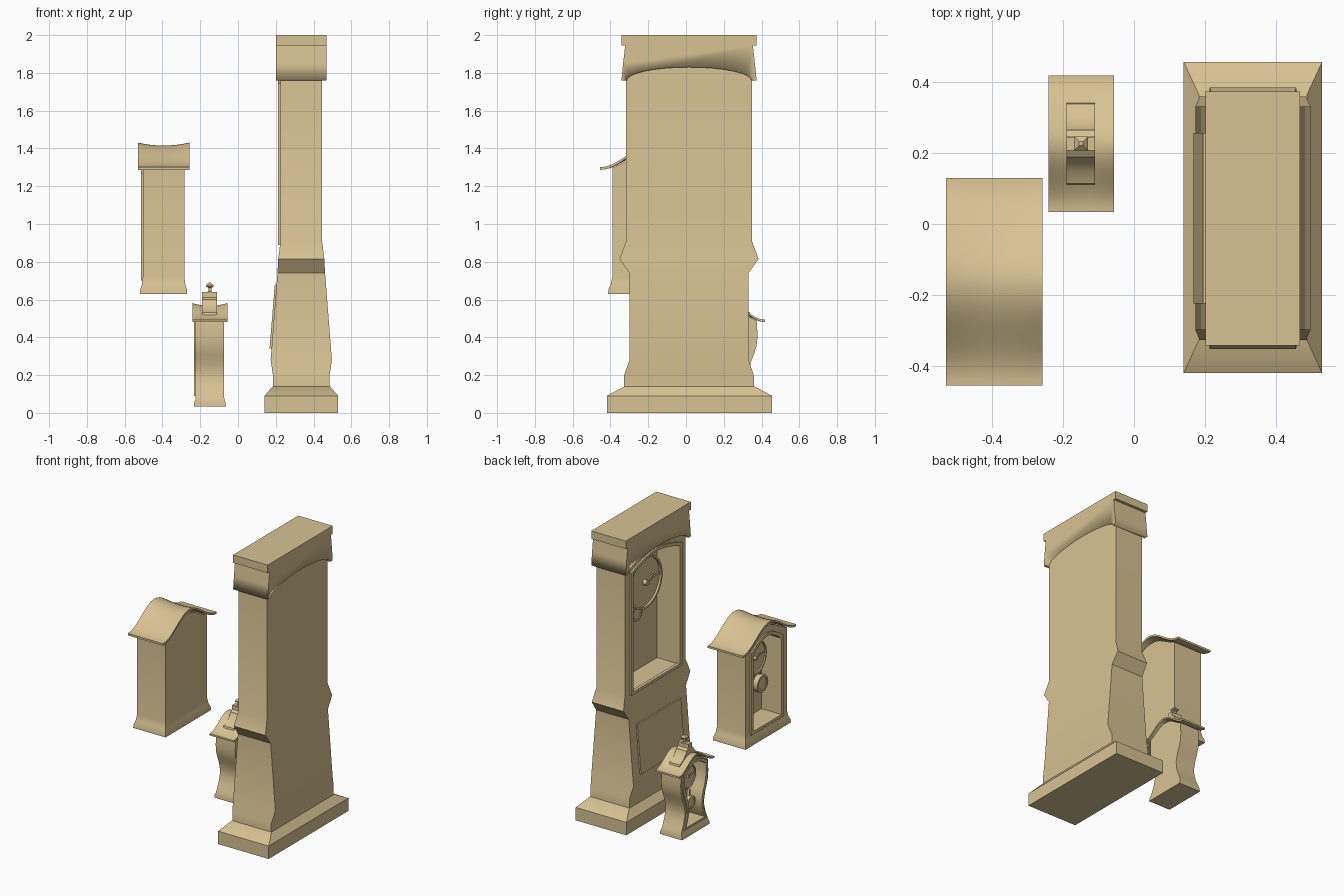
import bpy, bmesh, math
from mathutils import Vector

if "Cube" in bpy.data.objects:
    bpy.data.objects.remove(bpy.data.objects["Cube"])

# one shared wood colour
WOOD = bpy.data.materials.new("wood")
WOOD.diffuse_color = (.685, .541, .291, 1)
WOOD.use_nodes = True
WOOD.node_tree.nodes["Principled BSDF"].inputs["Base Color"].default_value = WOOD.diffuse_color


def finish(name, bm, angle=30):
    bmesh.ops.recalc_face_normals(bm, faces=bm.faces)
    me = bpy.data.meshes.new(name)
    bm.to_mesh(me)
    bm.free()
    me.materials.append(WOOD)
    ob = bpy.data.objects.new(name, me)
    bpy.context.collection.objects.link(ob)
    smooth(ob, angle)
    return ob


def smooth(ob, angle=30):
    bpy.ops.object.select_all(action='DESELECT')
    bpy.context.view_layer.objects.active = ob
    ob.select_set(True)
    bpy.ops.object.shade_smooth_by_angle(angle=math.radians(angle))


def loft(name, cx, cy, levels):
    """Stack of rectangles, each level = (z, half_y, half_x)."""
    bm = bmesh.new()
    rows = [[bm.verts.new((cx + a * hx, cy + b * hy, z))
             for a, b in ((-1, -1), (1, -1), (1, 1), (-1, 1))] for z, hy, hx in levels]
    for r, s in zip(rows, rows[1:]):
        for i in range(4):
            j = (i + 1) % 4
            bm.faces.new((r[i], r[j], s[j], s[i]))
    bm.faces.new(rows[0])
    bm.faces.new(rows[-1])
    return finish(name, bm)


def outline(cy, half):
    """Mirror a half profile of (half_y, z) points into a closed outline."""
    return [(cy + h, z) for h, z in half] + [(cy - h, z) for h, z in reversed(half) if h > 0]


def arch(sides, top, n=8):
    """Side points plus a curved head rising from the last one to top."""
    h, z = sides[-1]
    return sides + [(h * (1 - i / n), z + (top - z) * math.sin(math.pi / 2 * i / n))
                    for i in range(1, n + 1)]


def prism(name, pts, x0, x1, angle=30):
    bm = bmesh.new()
    a, b = ([bm.verts.new((x, y, z)) for y, z in pts] for x in (x0, x1))
    bm.faces.new(a)
    bm.faces.new(b)
    for i in range(len(a)):
        j = (i + 1) % len(a)
        bm.faces.new((a[i], a[j], b[j], b[i]))
    return finish(name, bm, angle)


def ring(name, outer, inner, x0, x1):
    bm = bmesh.new()
    loops = [[bm.verts.new((x, y, z)) for y, z in p]
             for p, x in ((outer, x0), (inner, x0), (inner, x1), (outer, x1))]
    for k in range(4):
        p, q = loops[k], loops[(k + 1) % 4]
        for i in range(len(p)):
            j = (i + 1) % len(p)
            bm.faces.new((p[i], p[j], q[j], q[i]))
    return finish(name, bm)


def cut(body, pts, x0, x1, angle=30):
    tool = prism("cutter", pts, x0, x1)
    tool.hide_render = True
    mod = body.modifiers.new("recess", 'BOOLEAN')
    mod.operation, mod.solver, mod.object = 'DIFFERENCE', 'EXACT', tool
    bpy.context.view_layer.objects.active = body
    bpy.ops.object.modifier_apply(modifier=mod.name)
    bpy.data.objects.remove(tool)
    smooth(body, angle)


def circle(cy, cz, r, n=48):
    return [(cy + r * math.cos(2 * math.pi * i / n), cz + r * math.sin(2 * math.pi * i / n))
            for i in range(n)]


def dial(tag, x, back, cy, cz, r):
    prism(tag + "_dial", circle(cy, cz, r * .93), x, back)
    ring(tag + "_dial_rim", circle(cy, cz, r), circle(cy, cz, r * .92), x - r * .08, back)
    prism(tag + "_hub", circle(cy, cz, r * .1, 20), x - r * .15, x)
    for hand, length, ang in (("minute_hand", .82, 172), ("hour_hand", .45, 160)):
        t = math.radians(ang)
        d, s = Vector((math.cos(t), math.sin(t))), Vector((-math.sin(t), math.cos(t)))
        w, c = r * .02, Vector((cy, cz))
        pts = [c + s * w, c - s * w, c + d * length * r - s * w, c + d * length * r + s * w]
        prism(tag + "_" + hand, pts, x - r * .1, x - r * .05)


def pendulum(tag, x, cy, cz, r, top):
    prism(tag + "_bob", circle(cy, cz, r * .85, 32), x - r * .1, x + r * .35)
    ring(tag + "_bob_rim", circle(cy, cz, r, 32), circle(cy, cz, r * .75, 32), x - r * .2, x + r * .4)
    prism(tag + "_rod", [(cy - r * .08, cz), (cy + r * .08, cz),
                         (cy + r * .08, top), (cy - r * .08, top)], x + r * .1, x + r * .25)


def gull_roof(tag, cx, cy, hx, hy, z0, rise, dip, thick, nx=10, ny=32):
    """Swept roof: bell curve across y, saddle dip along x."""
    bm = bmesh.new()
    edges = []
    for off in (0, thick):
        g = []
        for i in range(nx + 1):
            u = 2 * i / nx - 1
            row = []
            for j in range(ny + 1):
                v = 2 * j / ny - 1
                bell = .5 + .5 * math.cos(math.pi * v)
                z = z0 + bell * (rise - dip * (1 - u * u)) - off
                row.append(bm.verts.new((cx + u * hx, cy + v * hy, z)))
            g.append(row)
        for i in range(nx):
            for j in range(ny):
                bm.faces.new((g[i][j], g[i + 1][j], g[i + 1][j + 1], g[i][j + 1]))
        edges.append([g[i][0] for i in range(nx)] + [g[nx][j] for j in range(ny)] +
                     [g[i][ny] for i in range(nx, 0, -1)] + [g[0][j] for j in range(ny, 0, -1)])
    a, b = edges
    for i in range(len(a)):
        j = (i + 1) % len(a)
        bm.faces.new((a[i], a[j], b[j], b[i]))
    finish(tag + "_roof", bm, 40)


def gable(z0, rise, hy, hmax, hx, n=10):
    """Loft levels that fill the space under a gull roof."""
    f0 = .5 + .5 * math.cos(math.pi * hmax / hy)
    fs = [f0 + (.97 - f0) * i / n for i in range(n + 1)]
    return [(z0 + rise * f, hy * math.acos(2 * f - 1) / math.pi, hx) for f in fs]


# ---- longcase clock ----
CX, CY = .335, .016
loft("tall_plinth", CX, CY + .0025, [(0, .438, .195), (.09, .438, .195), (.14, .345, .152)])
tall = loft("tall_case", CX, CY, [(.13, .343, .15), (.2, .343, .15), (.28, .315, .162),
            (.74, .315, .126), (.815, .368, .122), (.91, .333, .11), (1.95, .333, .11)])
cut(tall, outline(CY, arch([(.255, .905), (.255, 1.73)], 1.79)), .1, .39, 65)
ring("tall_door_frame", outline(CY, arch([(.28, .89), (.28, 1.745)], 1.81)),
     outline(CY, arch([(.255, .91), (.255, 1.73)], 1.79)), .213, .235)
dial("tall", .31, .39, CY, 1.55, .18)
pendulum("tall", .375, CY, 1.315, .055, 1.4)
# hood with arched underside blending softly into its faces, and flat cornice
under = [(.33 * math.cos(math.pi * i / 16), 1.76 + .07 * math.sin(math.pi * i / 16)) for i in range(17)]
sides = [(-.358, 1.76), (-.349, 1.85), (-.338, 1.945), (.338, 1.945), (.349, 1.85), (.358, 1.76)]
hood = prism("tall_hood", [(CY + y, z) for y, z in sides + under], .202, .468, 110)
verts = hood.data.vertices
for e in hood.data.edges:
    p, q = (verts[i].co for i in e.vertices)
    on_arch = max(abs(p.y - CY), abs(q.y - CY)) < .335 and p.z < 1.9
    e.use_edge_sharp = (abs(p.x - q.x) < .01 and not on_arch) or min(p.z, q.z) > 1.94
loft("tall_cornice", CX, CY, [(1.945, .358, .133), (2, .358, .133)])
# leaning lower panel
bm = bmesh.new()
bmesh.ops.create_cube(bm, size=1)
for v in bm.verts:
    x = (.195 if v.co.z > 0 else .167) + (.012 if v.co.x > 0 else 0)
    v.co = (x, CY + v.co.y * .48, .68 if v.co.z > 0 else .34)
finish("tall_lower_panel", bm)

# ---- wall clock ----
CX, CY = -.394, -.1625
case = loft("wall_case", CX, CY, [(.63, .25, .125), (.655, .248, .123), (.68, .236, .115), (.72, .2275, .11)]
            + gable(1.285, .107, .2925, .2275, .11))
inner = outline(CY, arch([(.155, .72), (.155, 1.25)], 1.325))
cut(case, inner, -.6, -.36)
ring("wall_door_frame", outline(CY, arch([(.177, .7), (.177, 1.27)], 1.345)), inner, -.513, -.495)
gull_roof("wall", CX, CY, .136, .2925, 1.301, .13, .016, .014)
dial("wall", -.415, -.36, CY, 1.147, .12)
pendulum("wall", -.466, CY, .985, .06, 1.06)

# ---- mantel clock ----
CX, CY = -.149, .2265
waist = [(.09, .14), (.13, .121), (.18, .107), (.22, .106), (.27, .117), (.31, .133), (.35, .146), (.4, .152), (.46, .15)]
case = loft("mantel_case", CX, CY, [(.035, .152, .085), (.055, .151, .083), (.07, .147, .077)]
            + [(z, h, .075) for z, h in waist] + gable(.478, .076, .1925, .148, .075))
sides = [(h, z) for z, h in waist]
inner = outline(CY, arch([(h - .036, z + .012) for h, z in sides], .52))
cut(case, inner, -.3, -.115)
ring("mantel_door_frame", outline(CY, arch([(h - .016, z) for h, z in sides[:-1]] + [(.134, .487)], .535)),
     inner, -.232, -.215)
gull_roof("mantel", CX, CY, .0925, .1925, .493, .088, .014, .012)
dial("mantel", -.17, -.115, CY, .405, .085)
pendulum("mantel", -.195, CY, .235, .042, .32)
# ridge saddle and finial
prism("mantel_ridge_block", outline(CY, [(.116, .515), (.112, .532), (.075, .55), (.04, .59), (.038, .6),
                                         (.02, .612), (.019, .64)]), -.19, -.11)
loft("mantel_finial", CX, CY, [(.635, .02, .02), (.645, .008, .008), (.662, .008, .008),
     (.668, .019, .019), (.676, .02, .02), (.69, .006, .006)])
